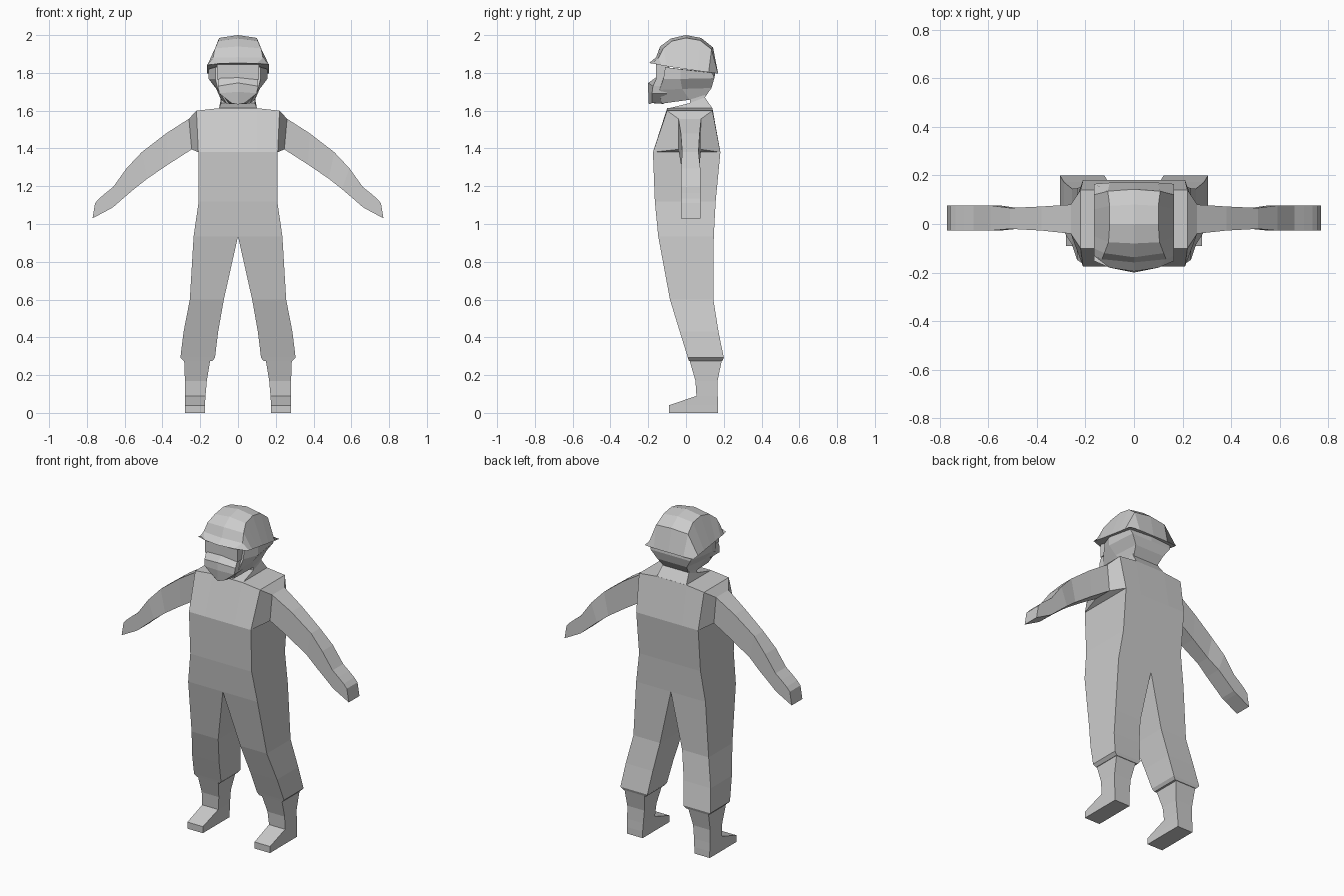
import bpy, bmesh


def loft(name, rings, caps=(True, True), skip=(), mirror=False):
    """Bridge equal-length rings of points; skip holds (ring, side) faces left open."""
    bm = bmesh.new()
    vs = [[bm.verts.new(p) for p in r] for r in rings]
    n = len(rings[0])
    for i in range(len(vs) - 1):
        for j in range(n):
            if (i, j) not in skip:
                k = (j + 1) % n
                bm.faces.new((vs[i][j], vs[i][k], vs[i + 1][k], vs[i + 1][j]))
    if caps[0]:
        bm.faces.new(vs[0])
    if caps[1]:
        bm.faces.new(vs[-1])
    bmesh.ops.remove_doubles(bm, verts=bm.verts, dist=0.0005)
    bmesh.ops.recalc_face_normals(bm, faces=bm.faces)
    me = bpy.data.meshes.new(name)
    bm.to_mesh(me)
    bm.free()
    ob = bpy.data.objects.new(name, me)
    bpy.context.collection.objects.link(ob)
    if mirror:
        ob.modifiers.new("Mirror", 'MIRROR').use_axis[0] = True
    return ob


def sym(half):
    """Complete a half ring: both ends that lie on x = 0 are kept single."""
    return half + [(-x, y, z) for x, y, z in reversed(half) if x > 0]


def rect(x0, x1, y0, y1, z):
    return [(x0, y0, z), (x1, y0, z), (x1, y1, z), (x0, y1, z)]


# Torso: half width, front y, back y, height
torso = [(.22, -.10, .14, 1.60), (.21, -.175, .182, 1.38), (.208, -.165, .157, 1.12),
         (.235, -.147, .147, .935)]
rings = []
for w, f, b, z in torso:
    c = z + (.013 if z == 1.60 else 0)
    rings.append(sym([(0, f, c), (.1, f, c), (w, f, z), (w, b, z), (.1, b, c), (0, b, c)]))
loft("torso", rings, caps=(True, False), skip=[(0, 2), (0, 7)])

# Trouser legs with cuffs
leg = [(0, .235, -.147, .147, .935), (.075, .255, -.085, .145, .60),
       (.105, .288, -.033, .172, .43), (.122, .305, .01, .2, .292),
       (.135, .288, .015, .193, .275)]
loft("trouser_leg", [rect(*r) for r in leg], caps=(False, True), mirror=True)

# Boots
boot = [(.147, .285, .018, .19, .28), (.165, .281, .05, .167, .17), (.172, .281, .055, .168, .09)]
toe = [(.175, .28, -.09, .17, .04), (.175, .28, -.09, .17, 0)]
loft("boot", [rect(*r) for r in boot + toe], caps=(False, True), mirror=True)

# Arms: upper x, z, lower x, z, front y, back y
arm = [(.26, 1.557, .245, 1.395, -.04, .08), (.38, 1.48, .37, 1.315, -.027, .072),
       (.51, 1.38, .48, 1.24, -.02, .066), (.59, 1.295, .55, 1.185, -.027, .076),
       (.66, 1.197, .62, 1.125, -.027, .076), (.70, 1.165, .66, 1.09, -.027, .076),
       (.735, 1.135, .68, 1.078, -.027, .076), (.757, 1.11, .77, 1.03, -.027, .076)]
rings = [[(.22, -.10, 1.60), (.22, .14, 1.60), (.21, .182, 1.38), (.21, -.175, 1.38)]]
for ux, uz, lx, lz, f, b in arm:
    rings.append([(ux, f, uz), (ux, b, uz), (lx, b, lz), (lx, f, lz)])
loft("arm", rings, caps=(False, True), mirror=True)

# Neck
neck = [(.10, -.095, 1.612, .14, 1.612), (.09, .02, 1.64, .10, 1.67), (.09, .02, 1.70, .10, 1.70)]
loft("neck", [[(-w, f, zf), (w, f, zf), (w, b, zb), (-w, b, zb)] for w, f, zf, b, zb in neck],
     caps=(False, False))

# Head
head = [
    [(0, -.11, 1.83), (.12, -.11, 1.83), (.155, -.03, 1.82), (.145, .14, 1.80), (0, .155, 1.80)],
    [(0, -.13, 1.77), (.12, -.12, 1.768), (.155, -.03, 1.768), (.135, .15, 1.772), (0, .15, 1.772)],
    [(0, -.15, 1.70), (.105, -.14, 1.71), (.115, -.02, 1.715), (.10, .135, 1.72), (0, .135, 1.72)],
    [(0, -.13, 1.635), (.06, -.13, 1.637), (.09, .02, 1.658), (.085, .10, 1.67), (0, .10, 1.67)]]
loft("head", [sym(r) for r in head])

# Goggles across the eyes
loft("goggles", [rect(-.11, .11, -.16, -.09, z) for z in (1.765, 1.845)])

# Pointed face mask
mask = [[(0, -.16, 1.775), (.105, -.155, 1.775), (.105, -.10, 1.775), (0, -.10, 1.775)],
        [(0, -.2, 1.747), (.105, -.175, 1.73), (.105, -.10, 1.73), (0, -.10, 1.73)],
        [(0, -.2, 1.70), (.10, -.18, 1.692), (.10, -.10, 1.692), (0, -.10, 1.692)],
        [(0, -.197, 1.633), (.035, -.18, 1.64), (.05, -.12, 1.638), (0, -.12, 1.636)]]
loft("face_mask", [sym(r) for r in mask])

# Helmet: rim, crown edge and centre line from the brim to the nape
rim = [(-.152, 1.845), (-.13, 1.84), (-.10, 1.835), (-.05, 1.827), (0, 1.82), (.06, 1.811),
       (.12, 1.803), (.165, 1.797)]
crown = [(.10, -.18, 1.85), (.132, -.145, 1.88), (.122, -.12, 1.93), (.105, -.075, 1.968),
         (.10, 0, 1.985), (.10, .075, 1.972), (.108, .135, 1.925), (.10, .17, 1.797)]
ridge = [(-.195, 1.852), (-.158, 1.883), (-.137, 1.94), (-.08, 1.982), (0, 2.0), (.08, 1.985),
         (.143, 1.935), (.17, 1.797)]
rings = []
for (ry, rz), cr, (y, z) in zip(rim, crown, ridge):
    rings.append(sym([(0, ry, rz), (.165, ry, rz), cr, (0, y, z)]))
loft("helmet", rings)
